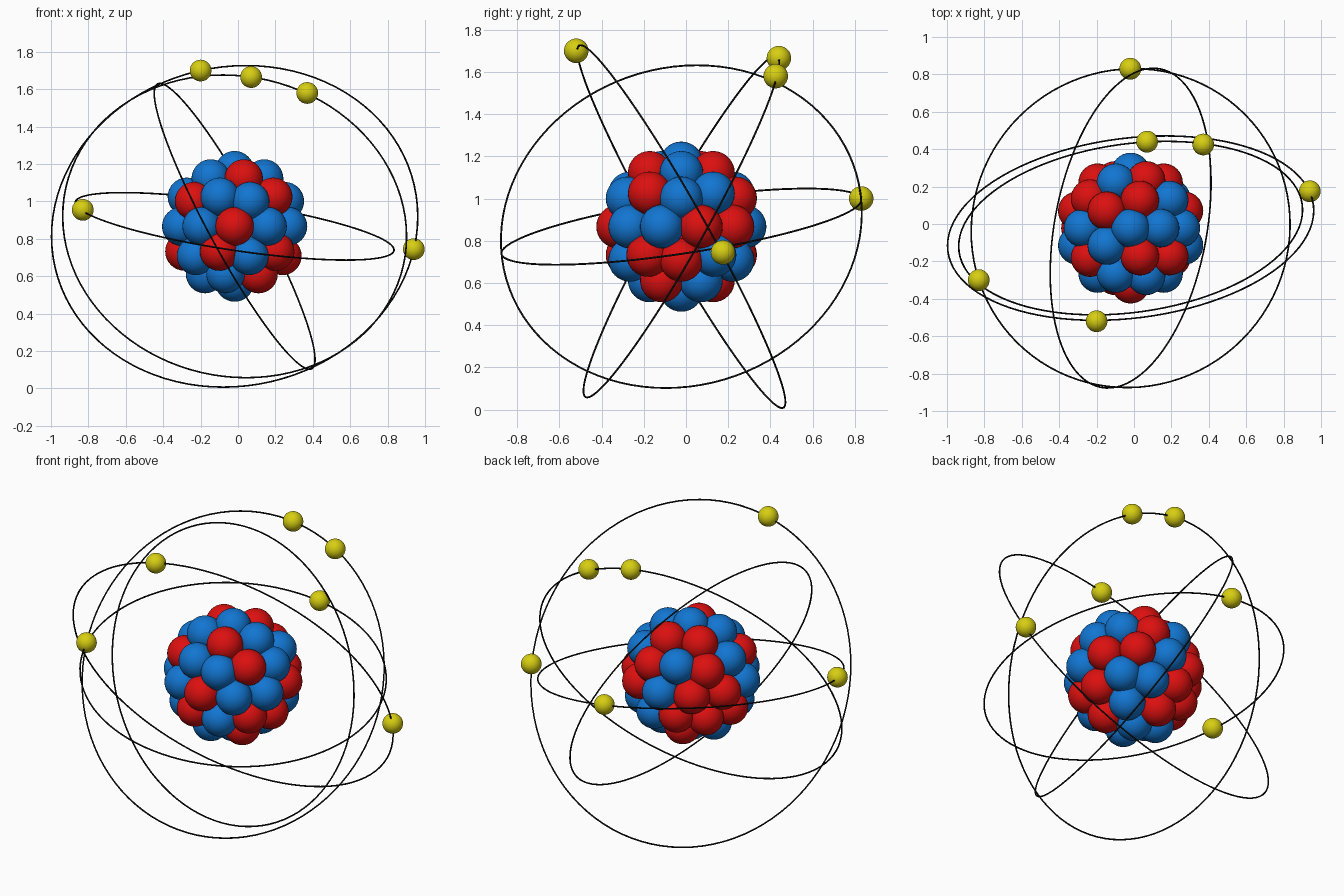
import bpy
from math import radians, sin, cos
from mathutils import Vector

cube = bpy.data.objects.get("Cube")
if cube:
    bpy.data.objects.remove(cube, do_unlink=True)

CENTRE = Vector((-0.018, -0.022, 0.867))


def make_material(name, rgb):
    mat = bpy.data.materials.new(name)
    mat.use_nodes = True
    colour = (*rgb, 1.0)
    mat.diffuse_color = colour
    mat.node_tree.nodes["Principled BSDF"].inputs["Base Color"].default_value = colour
    return mat


RED = make_material("red", (0.72, 0.005, 0.005))
BLUE = make_material("blue", (0.006, 0.18, 0.64))
YELLOW = make_material("yellow", (0.68, 0.62, 0.006))
BLACK = make_material("black", (0.006, 0.006, 0.006))


def finish(name, mat):
    obj = bpy.context.object
    obj.name = name
    obj.data.materials.append(mat)
    bpy.ops.object.shade_smooth()
    return obj


def ball(name, location, radius, mat):
    bpy.ops.mesh.primitive_uv_sphere_add(
        segments=32, ring_count=16, radius=radius, location=location)
    return finish(name, mat)


# Nucleus: balls packed on a shell, one row per latitude (r = red, b = blue)
SHELL, NUCLEON = 0.30, 0.103
rows = [
    (90, 0, "b"),
    (58.28, 0, "brrbr"),
    (31.72, 36, "bbbbr"),
    (26.57, 0, "brrrb"),
    (0, 18, "rrbrrbbrbb"),
    (-26.57, 36, "brrrr"),
    (-31.72, 0, "rbrbb"),
    (-58.28, 36, "brbbr"),
    (-90, 0, "b"),
]
for latitude, start, pattern in rows:
    for i, letter in enumerate(pattern):
        lat = radians(latitude)
        lon = radians(start + i * 360 / len(pattern))
        direction = Vector((cos(lat) * cos(lon), cos(lat) * sin(lon), sin(lat)))
        name, mat = ("proton", RED) if letter == "r" else ("neutron", BLUE)
        ball(name, CENTRE + SHELL * direction, NUCLEON, mat)

# Orbits: thin tilted rings given by plane normal and radius
orbits = [
    ("flat_orbit", (0.148, -0.148, 0.978), 0.862),
    ("steep_orbit", (0.868, -0.16, 0.47), 0.866),
    ("large_orbit", (-0.11, 0.867, 0.489), 0.985),
    ("medium_orbit", (0.12, -0.865, 0.486), 0.926),
]
for name, normal, radius in orbits:
    turn = Vector(normal).to_track_quat("Z", "Y").to_euler()
    bpy.ops.mesh.primitive_torus_add(
        major_radius=radius, minor_radius=0.0045, major_segments=96,
        minor_segments=8, location=CENTRE, rotation=turn)
    finish(name, BLACK)

# Electrons riding on the orbits
electrons = [
    (-0.20, -0.52, 1.70), (0.94, 0.175, 0.745),
    (0.07, 0.44, 1.665), (0.37, 0.425, 1.58),
    (-0.83, -0.30, 0.955), (-0.02, 0.83, 1.0),
]
for location in electrons:
    ball("electron", location, 0.058, YELLOW)
